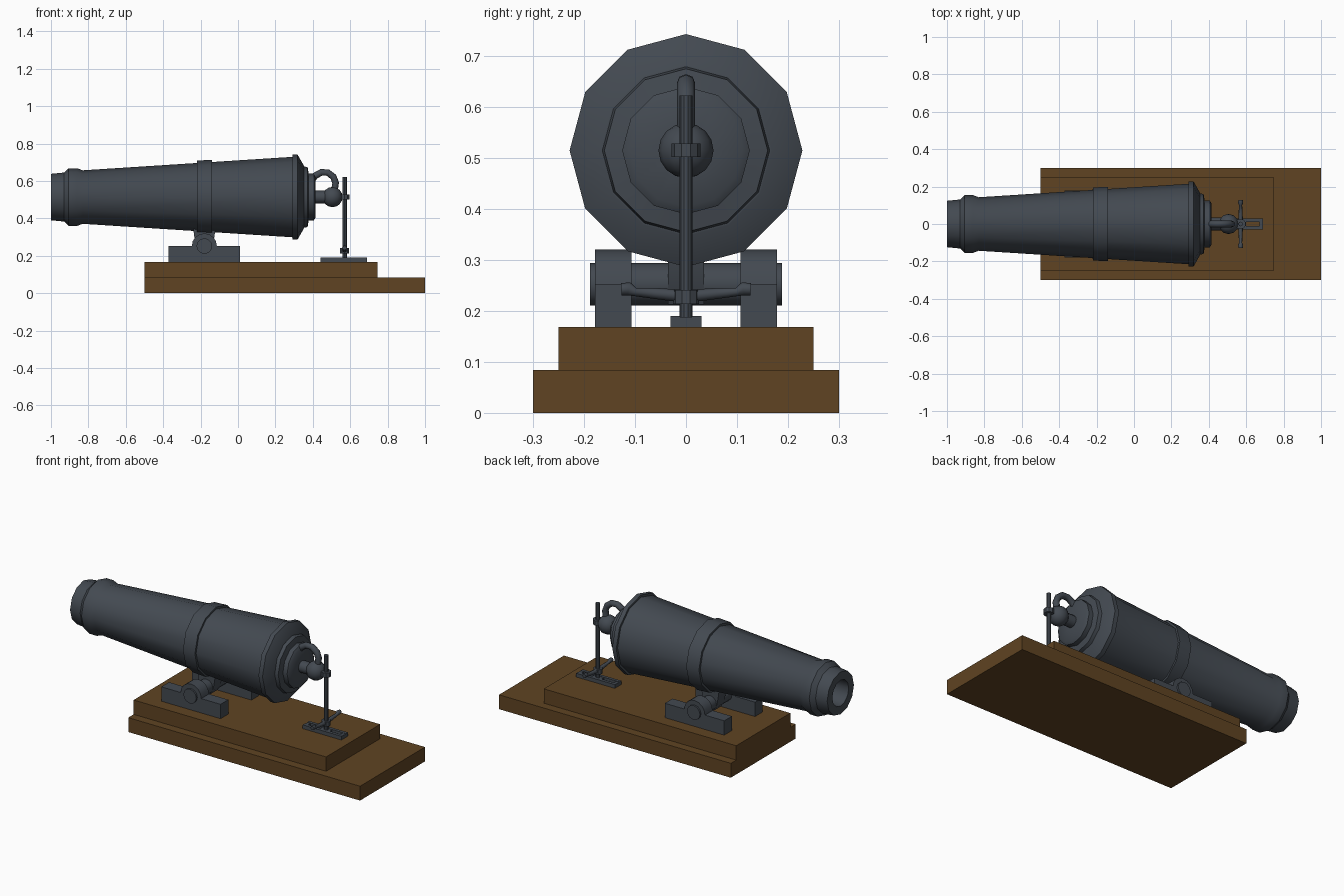
import bpy, bmesh, math
from mathutils import Vector, Matrix

if "Cube" in bpy.data.objects:
    bpy.data.objects.remove(bpy.data.objects["Cube"])


def material(name, rgb):
    m = bpy.data.materials.new(name)
    m.diffuse_color = (*rgb, 1)
    m.use_nodes = True
    m.node_tree.nodes["Principled BSDF"].inputs["Base Color"].default_value = m.diffuse_color
    return m


IRON = material("dark_iron", (0.056, 0.067, 0.082))
WOOD = material("brown_wood", (0.115, 0.057, 0.016))


def finish(bm, name, mat, smooth_angle=35):
    bmesh.ops.recalc_face_normals(bm, faces=bm.faces)
    for f in bm.faces:
        f.smooth = True
    for e in bm.edges:
        e.smooth = e.is_manifold and e.calc_face_angle(0) < math.radians(smooth_angle)
    me = bpy.data.meshes.new(name)
    bm.to_mesh(me)
    bm.free()
    me.materials.append(mat)
    ob = bpy.data.objects.new(name, me)
    bpy.context.collection.objects.link(ob)
    return ob


def box(name, lo, hi, mat):
    bm = bmesh.new()
    bmesh.ops.create_cube(bm, size=1)
    lo, hi = Vector(lo), Vector(hi)
    for v in bm.verts:
        v.co = (lo + hi) / 2 + Vector(a * b for a, b in zip(v.co, hi - lo))
    return finish(bm, name, mat)


def lathe(name, profile, origin, axis="X", sides=12):
    """Revolve (distance along axis, radius) points; the ends are capped."""
    bm = bmesh.new()
    rings = []
    for d, r in profile:
        ring = []
        for i in range(sides):
            a = 2 * math.pi * i / sides
            c, s = r * math.cos(a), r * math.sin(a)
            p = {"X": (d, s, c), "Y": (s, d, c), "Z": (s, c, d)}[axis]
            ring.append(bm.verts.new(Vector(origin) + Vector(p)))
        rings.append(ring)
    for a, b in zip(rings, rings[1:]):
        for i in range(sides):
            j = (i + 1) % sides
            bm.faces.new((a[i], a[j], b[j], b[i]))
    bm.faces.new(rings[0])
    bm.faces.new(rings[-1])
    return finish(bm, name, IRON)


def prism(name, pts, y0, y1):
    """Extrude an x,z outline along y."""
    bm = bmesh.new()
    f = bm.faces.new([bm.verts.new((x, y0, z)) for x, z in pts])
    ext = bmesh.ops.extrude_face_region(bm, geom=[f])["geom"]
    bmesh.ops.translate(bm, vec=(0, y1 - y0, 0),
                        verts=[v for v in ext if isinstance(v, bmesh.types.BMVert)])
    return finish(bm, name, IRON)


def tube(name, pts, depth):
    """Round bar through (x, y, z, relative radius) points."""
    cu = bpy.data.curves.new(name, "CURVE")
    cu.dimensions = "3D"
    cu.bevel_depth, cu.bevel_resolution, cu.use_fill_caps = depth, 2, True
    sp = cu.splines.new("POLY")
    sp.points.add(len(pts) - 1)
    for p, (x, y, z, r) in zip(sp.points, pts):
        p.co, p.radius = (x, y, z, 1), r
    tmp = bpy.data.objects.new(name + "_path", cu)
    bpy.context.collection.objects.link(tmp)
    me = tmp.evaluated_get(bpy.context.evaluated_depsgraph_get()).to_mesh()
    bm = bmesh.new()
    bm.from_mesh(me)
    bpy.data.objects.remove(tmp)
    return finish(bm, name, IRON, 50)


AX = 0.514   # height of the barrel axis
TX, TZ = -0.18, 0.252   # trunnion pin centre

# Wooden sled
box("lower_plank", (-0.5, -0.3, 0), (1, 0.3, 0.084), WOOD)
box("upper_plank", (-0.5, -0.25, 0.084), (0.745, 0.25, 0.168), WOOD)

# Barrel with bore, muzzle swell, breech ring and stepped breech
lathe("barrel", [(-0.5, 0.072), (-1, 0.076), (-1, 0.124), (-0.93, 0.131),
                 (-0.905, 0.154), (-0.86, 0.154), (-0.83, 0.143), (0.292, 0.215),
                 (0.292, 0.228), (0.318, 0.228), (0.352, 0.168), (0.352, 0.164),
                 (0.372, 0.160), (0.378, 0.125), (0.405, 0.125), (0.415, 0.11),
                 (0.415, 0.035)], (0, 0, AX))
lathe("barrel_band", [(-0.22, 0.17), (-0.22, 0.195), (-0.14, 0.199), (-0.14, 0.17)],
      (0, 0, AX))

# Breech knob and rope loop
lathe("knob_neck", [(0.41, 0.034), (0.47, 0.034)], (0, 0, AX))
bm = bmesh.new()
bmesh.ops.create_uvsphere(bm, u_segments=12, v_segments=8, radius=0.054,
                          matrix=Matrix.Translation((0.505, 0, AX)))
finish(bm, "breech_knob", IRON, 50)
tube("breech_loop", [(x, 0, z, 1) for x, z in
                     [(0.39, 0.60), (0.413, 0.628), (0.445, 0.646), (0.48, 0.645),
                      (0.51, 0.622), (0.522, 0.59), (0.515, 0.545)]], 0.018)

# Trunnion pin, lug under the barrel and two brackets
lathe("trunnion_pin", [(-0.188, 0.042), (0.188, 0.042)], (TX, 0, TZ), "Y")
prism("barrel_lug", [(TX - 0.06, 0.36), (TX - 0.055, 0.31), (TX - 0.045, TZ),
                     (TX - 0.025, TZ - 0.04), (TX + 0.025, TZ - 0.04),
                     (TX + 0.045, TZ), (TX + 0.055, 0.31), (TX + 0.06, 0.36)],
      -0.035, 0.035)
arch = [(TX + 0.067 * math.cos(math.pi * i / 8), TZ + 0.068 * math.sin(math.pi * i / 8))
        for i in range(9)]
outline = [(-0.372, 0.168), (0.012, 0.168), (0.012, TZ)] + arch + [(-0.372, TZ)]
for side, (y0, y1) in {"front": (-0.178, -0.107), "back": (0.107, 0.178)}.items():
    prism(side + "_bracket", outline, y0, y1)

# Slotted foot plate of the elevating screw
for s in (-1, 1):
    box("foot_rail", (0.44, min(s * 0.03, s * 0.012), 0.168),
        (0.69, max(s * 0.03, s * 0.012), 0.19), IRON)
for x0, x1 in ((0.44, 0.46), (0.54, 0.60), (0.67, 0.69)):
    box("foot_bridge", (x0, -0.012, 0.168), (x1, 0.012, 0.188), IRON)

# Elevating screw, collars and turning handle
SX = 0.57
lathe("elevating_screw", [(0.18, 0.0125), (0.622, 0.0125)], (SX, 0, 0), "Z", 10)
lathe("lower_collar", [(0.213, 0.025), (0.241, 0.025)], (SX, 0, 0), "Z", 10)
lathe("upper_collar", [(0.501, 0.028), (0.528, 0.028)], (SX, 0, 0), "Z", 10)
box("knob_link", (0.53, -0.012, 0.503), (SX, 0.012, 0.526), IRON)
half = [(0.127, 0.242, 1.0), (0.112, 0.243, 1.1), (0.1, 0.237, 0.7),
        (0.06, 0.234, 0.9), (0.02, 0.23, 1.0)]
tube("turning_handle", [(SX, -y, z, r) for y, z, r in half]
     + [(SX, y, z, r) for y, z, r in reversed(half)], 0.012)
